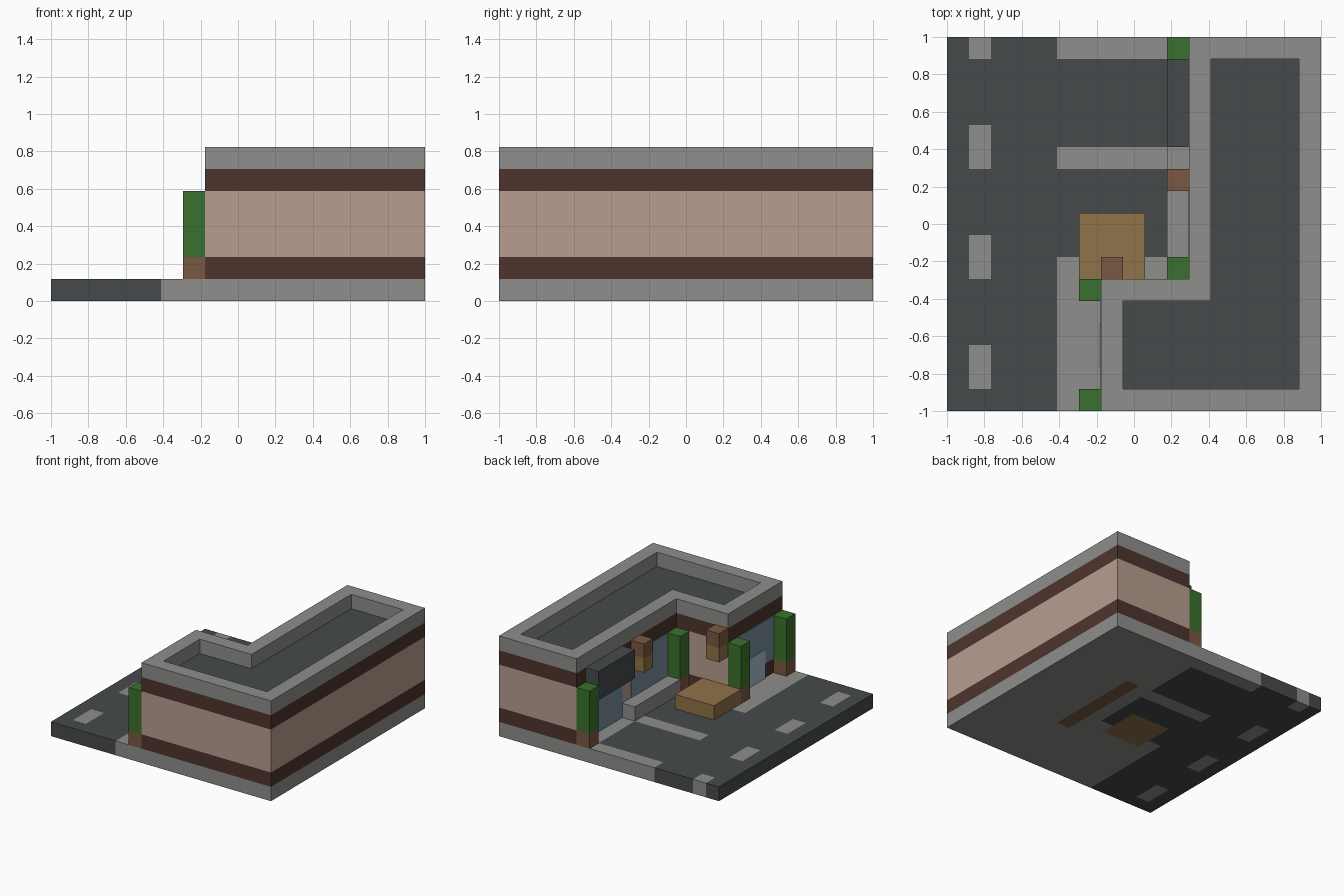
import bpy
import bmesh
from mathutils import Vector

cube = bpy.data.objects.get("Cube")
if cube:
    bpy.data.objects.remove(cube)

U = 2 / 17          # one block of the layout grid


def linear(c):
    c /= 255
    return c / 12.92 if c <= 0.04045 else ((c + 0.055) / 1.055) ** 2.4


def material(name, *rgb):
    m = bpy.data.materials.new(name)
    col = [linear(c) for c in rgb] + [1]
    m.use_nodes = True
    m.diffuse_color = col
    m.node_tree.nodes["Principled BSDF"].inputs["Base Color"].default_value = col
    return m


concrete = material("concrete_grey", 142, 142, 140)
asphalt = material("asphalt_dark", 70, 74, 75)
plaster = material("plaster_pink", 184, 158, 144)
trim = material("trim_dark_brown", 78, 52, 46)
leaf = material("leaf_green", 58, 113, 46)
bark = material("bark_brown", 122, 88, 65)
tan = material("tan_wood", 143, 115, 72)
glass = material("glass_blue", 120, 144, 156)
door_glass = material("door_light_blue", 168, 194, 203)


def spot(x, y, z):
    """Grid position to model position."""
    return Vector((x * U - 1, y * U - 1, z * U))


def finish(name, bm, mats):
    bmesh.ops.recalc_face_normals(bm, faces=bm.faces)
    mesh = bpy.data.meshes.new(name)
    bm.to_mesh(mesh)
    bm.free()
    for m in mats:
        mesh.materials.append(m)
    ob = bpy.data.objects.new(name, mesh)
    bpy.context.collection.objects.link(ob)
    return ob


def add_box(bm, lo, hi, slot=0):
    a, b = spot(*lo), spot(*hi)
    verts = bmesh.ops.create_cube(bm, size=1)["verts"]
    for v in verts:
        v.co = (a + b) / 2 + v.co * (b - a)
    for f in {f for v in verts for f in v.link_faces}:
        f.material_index = slot


def box(name, mat, lo, hi):
    bm = bmesh.new()
    add_box(bm, lo, hi)
    return finish(name, bm, [mat])


def stack(name, x, y, z, heights, mats):
    """Column one block wide with a coloured section per height."""
    bm = bmesh.new()
    for i, h in enumerate(heights):
        add_box(bm, (x, y, z), (x + 1, y + 1, z + h), i)
        z += h
    return finish(name, bm, mats)


# Ground slab: each cell takes the last zone (x0, y0, x1, y1) it falls in
zones = [
    (1, (0, 0, 5, 17)),        # road
    (1, (5, 12, 10, 16)),      # parking bay
    (1, (5, 7, 10, 11)),       # courtyard bay
    (2, (6, 6, 9, 9)),         # under the crate
    (3, (11, 5, 12, 12)),      # floor strip under the wall
] + [(0, (1, y, 2, min(y + 2, 17))) for y in (1, 6, 11, 16)]   # lane dashes

bm = bmesh.new()
bmesh.ops.create_grid(bm, x_segments=17, y_segments=17, size=1)
ext = bmesh.ops.extrude_face_region(bm, geom=bm.faces[:], use_keep_orig=True)
bmesh.ops.translate(bm, vec=(0, 0, U),
                    verts=[g for g in ext["geom"] if isinstance(g, bmesh.types.BMVert)])
bmesh.ops.recalc_face_normals(bm, faces=bm.faces)
for f in bm.faces:
    p = (f.calc_center_median() - f.normal * U * 0.3 + Vector((1, 1, 0))) / U
    for slot, (x0, y0, x1, y1) in zones:
        if x0 < p.x < x1 and y0 < p.y < y1:
            f.material_index = slot
finish("ground_slab", bm, [concrete, asphalt, tan, bark])

# L-shaped building: raise the footprint in bands, then sink the roof
bm = bmesh.new()
outline = [(7, 0), (17, 0), (17, 17), (11, 17), (11, 6), (7, 6)]
roof = bm.faces.new([bm.verts.new(spot(x, y, 1)) for x, y in outline])
roof.normal_update()


def step(inset, rise, slot):
    ring = bmesh.ops.inset_region(bm, faces=[roof], thickness=inset * U,
                                  use_boundary=True, use_even_offset=True)["faces"]
    for f in ring:
        f.material_index = slot
    for v in roof.verts:
        v.co.z += rise * U
    bm.normal_update()


for inset, rise, slot in [(0, 1, 1), (0, 3, 0), (0, 1, 1), (0, 1, 2), (1, 0, 2), (0, -1, 2)]:
    step(inset, rise, slot)
roof.material_index = 3
finish("building", bm, [plaster, trim, concrete, asphalt])

# Glazing on the walls facing the road
T = 0.04
box("garage_glass", glass, (11 - T, 12, 1), (11, 16, 4))
box("courtyard_window", glass, (11 - T, 7, 2), (11, 11, 5))
box("shop_window", glass, (7 - T, 1, 2), (7, 5, 5))
box("shop_door", door_glass, (7 - 2 * T, 2, 1), (7, 4, 3))

# Awning, raised kerb and crate
box("awning", asphalt, (10, 12, 4), (11, 16, 6))
box("raised_kerb", concrete, (10, 7, 1), (11, 12, 2))
box("crate", tan, (6, 6, 1), (9, 9, 2))

# Trees and wall lamps
for i, (x, y) in enumerate([(6, 0), (6, 5), (10, 6), (10, 16)]):
    stack(f"tree_{i + 1}", x, y, 1, (1, 3), [bark, leaf])
for i, (x, y) in enumerate([(7, 6), (10, 10)]):
    stack(f"wall_lamp_{i + 1}", x, y, 4, (1, 1), [tan, bark])
